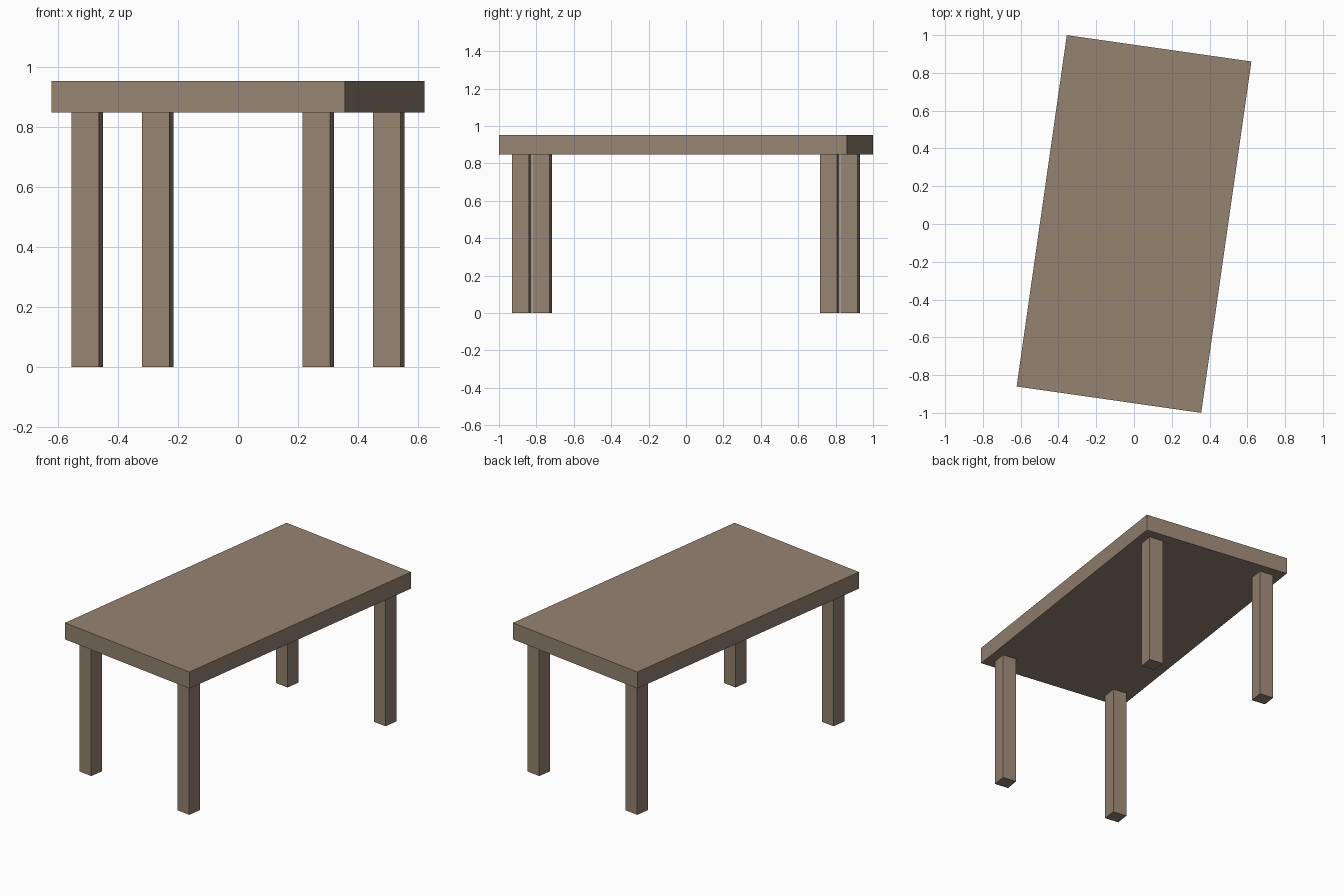
import bpy, math
from mathutils import Matrix

if "Cube" in bpy.data.objects:
    bpy.data.objects.remove(bpy.data.objects["Cube"])

TURN = Matrix.Rotation(math.radians(-8.13), 4, 'Z')

wood = bpy.data.materials.new("brown_wood")
wood.diffuse_color = (0.30, 0.23, 0.167, 1)
wood.use_nodes = True
wood.node_tree.nodes["Principled BSDF"].inputs["Base Color"].default_value = wood.diffuse_color


def box(name, centre, size):
    """Box given in the table's own axes, turned with the whole table."""
    bpy.ops.mesh.primitive_cube_add(size=1)
    ob = bpy.context.object
    ob.name = name
    ob.data.transform(TURN @ Matrix.Translation(centre) @ Matrix.Diagonal((*size, 1)))
    ob.data.materials.append(wood)
    return ob


# Table top
TOP_Z, UNDER_Z = 0.953, 0.847
box("table_top", (0, 0, (TOP_Z + UNDER_Z) / 2), (0.987, 1.879, TOP_Z - UNDER_Z))

# Four square legs, inset from the corners
for sx, side in ((-1, "left"), (1, "right")):
    for sy, end in ((-1, "front"), (1, "back")):
        box(f"{end}_{side}_leg", (sx * 0.389, sy * 0.832, UNDER_Z / 2), (0.0925, 0.0925, UNDER_Z))
